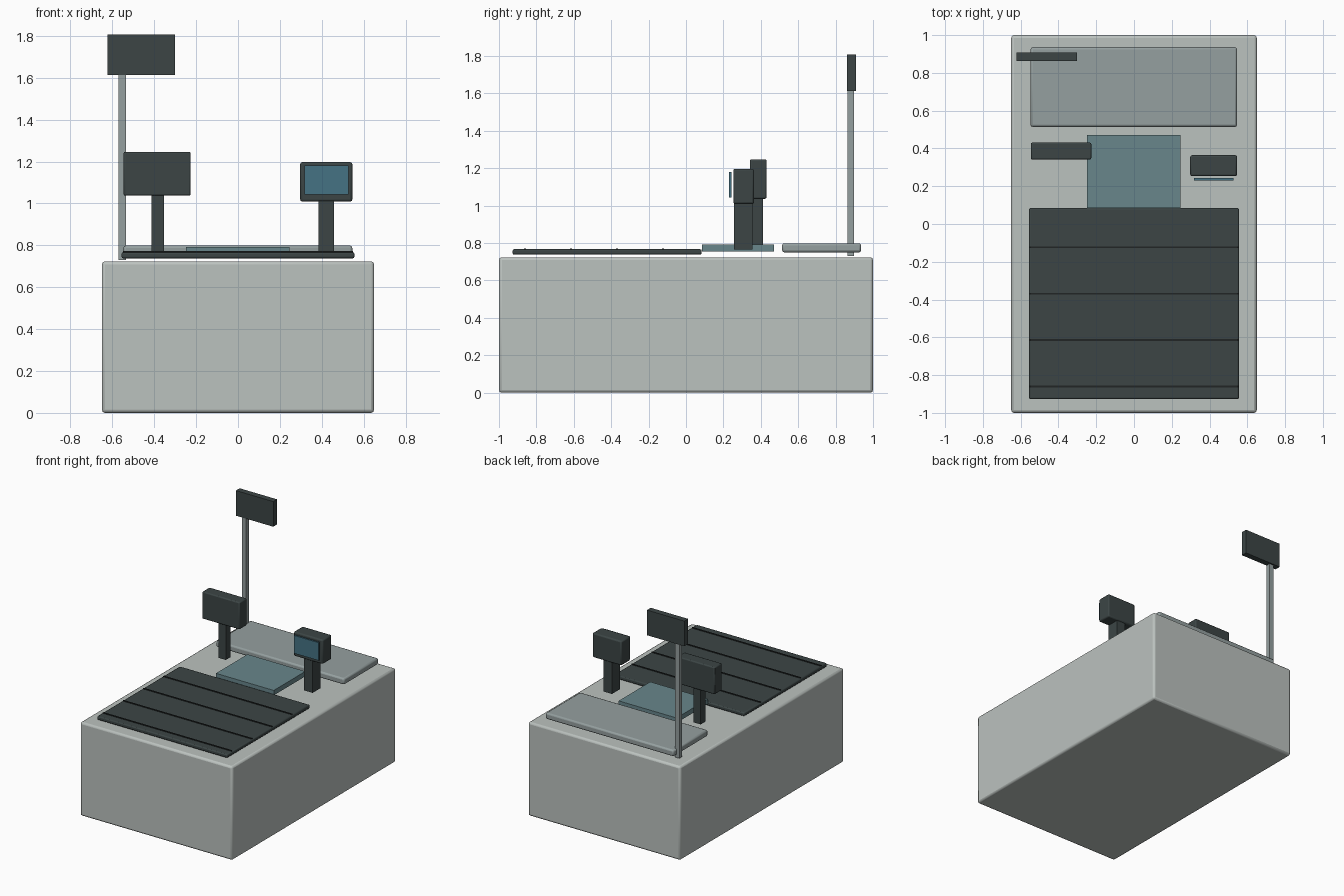
import bpy

if "Cube" in bpy.data.objects:
    bpy.data.objects.remove(bpy.data.objects["Cube"])


def material(name, rgb):
    m = bpy.data.materials.new(name)
    m.diffuse_color = (*rgb, 1)
    m.use_nodes = True
    m.node_tree.nodes["Principled BSDF"].inputs["Base Color"].default_value = m.diffuse_color
    return m


LIGHT = material("light_grey", (0.50, 0.54, 0.52))
STEEL = material("steel", (0.30, 0.35, 0.35))
DARK = material("dark_grey", (0.045, 0.06, 0.06))
BLACK = material("black", (0.015, 0.018, 0.018))
GLASS = material("glass", (0.14, 0.24, 0.26))
SCREEN = material("screen_blue", (0.06, 0.17, 0.23))


def box(name, x, y, z, mat, bevel=0.0):
    """Box from (min, max) ranges, with optional rounded edges."""
    bpy.ops.mesh.primitive_cube_add(
        size=1, location=[(r[0] + r[1]) / 2 for r in (x, y, z)])
    ob = bpy.context.object
    ob.name = name
    ob.scale = [r[1] - r[0] for r in (x, y, z)]
    bpy.ops.object.transform_apply(location=False, rotation=False, scale=True)
    ob.data.materials.append(mat)
    if bevel:
        mod = ob.modifiers.new("rounded_edges", 'BEVEL')
        mod.width = bevel
        mod.segments = 2
        bpy.ops.object.shade_smooth_by_angle()
    return ob


# Counter body
box("counter", (-0.65, 0.65), (-1, 1), (0, 0.724), LIGHT, 0.015)

# Conveyor belt with cross seams
box("conveyor_belt", (-0.556, 0.556), (-0.927, 0.084), (0.738, 0.767), DARK, 0.008)
for i in range(4):
    y = -0.861 + i * 0.246
    box(f"belt_seam_{i + 1}", (-0.55, 0.55), (y - 0.005, y + 0.005),
        (0.763, 0.772), BLACK)

# Scanner plate and bagging tray
box("scanner_plate", (-0.248, 0.246), (0.085, 0.47), (0.755, 0.793), GLASS)
box("bagging_tray", (-0.548, 0.546), (0.514, 0.936), (0.75, 0.799), STEEL, 0.012)

# Left display on its post
box("left_display_post", (-0.414, -0.353), (0.355, 0.412), (0.765, 1.05), DARK)
box("left_display", (-0.546, -0.226), (0.341, 0.431), (1.037, 1.247), DARK, 0.008)

# Right display on its post, with screen towards the front
box("right_display_post", (0.384, 0.458), (0.257, 0.355), (0.765, 1.02), DARK)
box("right_display", (0.297, 0.546), (0.253, 0.364), (1.009, 1.197), DARK, 0.01)
box("right_display_screen", (0.318, 0.528), (0.231, 0.243), (1.043, 1.181), SCREEN)

# Lane sign on a tall pole
box("sign_pole", (-0.571, -0.535), (0.864, 0.897), (0.73, 1.625), STEEL)
box("lane_sign", (-0.622, -0.302), (0.862, 0.908), (1.614, 1.808), DARK)
